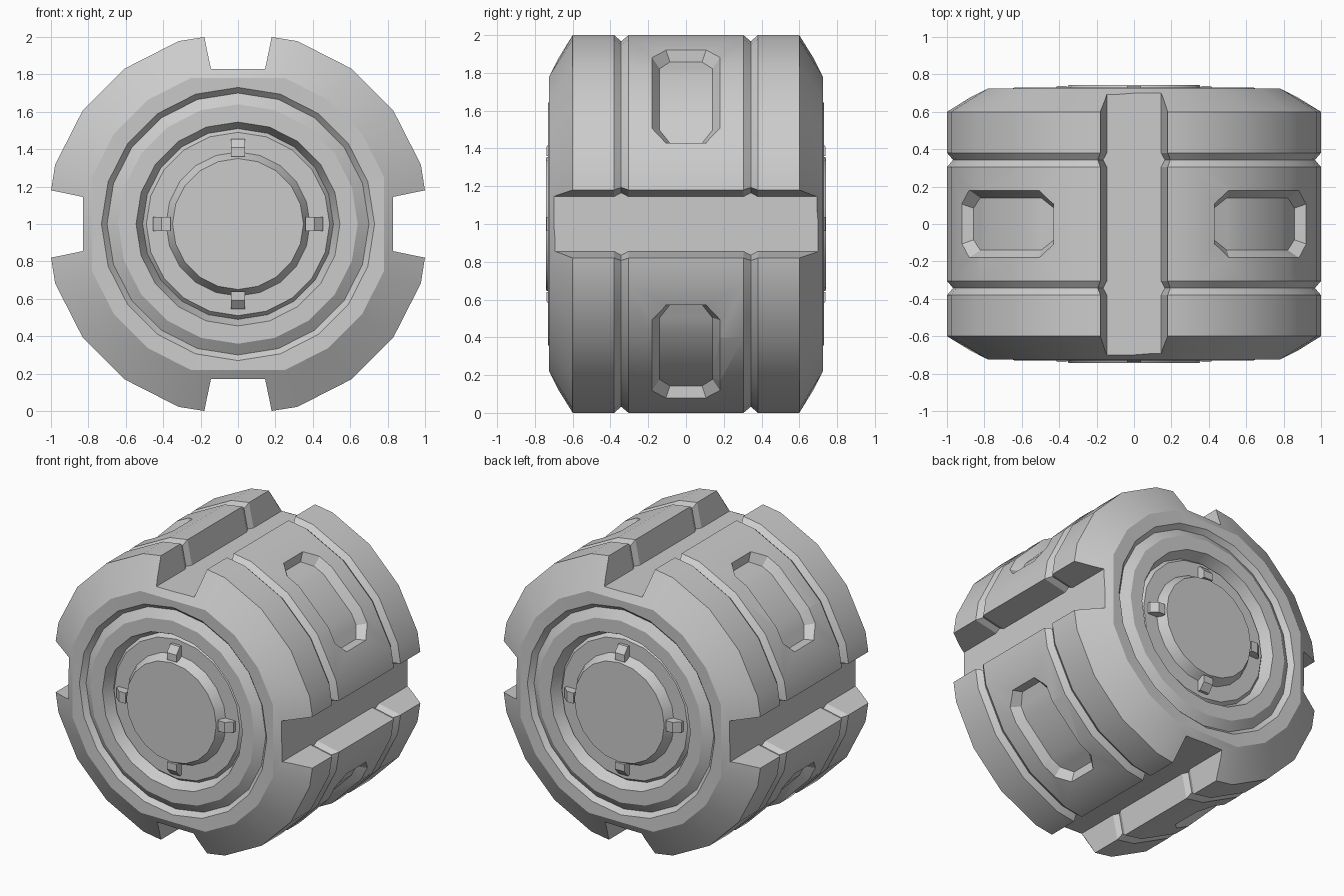
import bpy, bmesh, math
from mathutils import Matrix, Vector

cube = bpy.data.objects.get("Cube")
if cube:
    bpy.data.objects.remove(cube, do_unlink=True)

SIDES = 20
STEP = math.tau / SIDES
RADIUS = 1.028
QUARTERS = [i * math.pi / 2 for i in range(4)]

grey = bpy.data.materials.new("metal grey")
grey.use_nodes = True
grey.diffuse_color = (0.6, 0.6, 0.6, 1)
grey.node_tree.nodes["Principled BSDF"].inputs["Base Color"].default_value = (0.6, 0.6, 0.6, 1)


def make_object(name, bm):
    """Finish a bmesh as an object lying around the drum axis at z = 1."""
    bmesh.ops.recalc_face_normals(bm, faces=bm.faces)
    mesh = bpy.data.meshes.new(name)
    bm.to_mesh(mesh)
    bm.free()
    mesh.materials.append(grey)
    obj = bpy.data.objects.new(name, mesh)
    obj.location.z = 1
    bpy.context.collection.objects.link(obj)
    return obj


def loft(name, sections, angle):
    """Bridge equal point loops, cap both ends, and turn about the y axis."""
    bm = bmesh.new()
    rings = [[bm.verts.new(p) for p in section] for section in sections]
    for a, b in zip(rings, rings[1:]):
        for i in range(len(a)):
            j = (i + 1) % len(a)
            bm.faces.new((a[i], a[j], b[j], b[i]))
    bm.faces.new(rings[0])
    bm.faces.new(rings[-1])
    bm.transform(Matrix.Rotation(angle, 4, "Y"))
    return make_object(name, bm)


def facet_radius(angle, radius):
    """Distance to the surface of the many-sided drum at an angle."""
    return radius * math.cos(STEP / 2) / math.cos(angle % STEP - STEP / 2)


# Drum: half profile of radius and depth, mirrored to both ends
half = [(0.35, 0.742), (0.385, 0.68), (0.49, 0.68), (0.51, 0.655),
        (0.545, 0.73), (0.64, 0.73), (0.70, 0.69), (0.73, 0.722),
        (0.82, 0.725), (RADIUS, 0.60), (RADIUS, 0.38), (0.998, 0.343),
        (RADIUS, 0.305)]
profile = [(r, -y) for r, y in half] + [(r, y) for r, y in reversed(half)]
sections = []
for r, y in profile:
    ring = []
    for i in range(SIDES):
        # the end face dips inwards at the four notches
        rr = 0.78 if r == 0.82 and i % 5 == 0 else r
        ring.append((rr * math.sin(i * STEP), y, rr * math.cos(i * STEP)))
    sections.append(ring)
drum = loft("drum_body", sections, 0)

cutters = []

# Four lengthwise notches, widened where the grooves cross them
for q in QUARTERS:
    sections = []
    for y, extra in [(-0.9, 0), (-0.38, 0), (-0.343, 0.02), (-0.305, 0),
                     (0.305, 0), (0.343, 0.02), (0.38, 0), (0.9, 0)]:
        low, high = 0.145 + extra, 0.201 + extra
        sections.append([(-low, y, 0.83), (low, y, 0.83),
                         (high, y, 1.1), (-high, y, 1.1)])
    cutters.append(loft("notch_cutter", sections, q))

# Four eight-sided pockets with curved floors, between the notches
for q in QUARTERS:
    sections = []
    for degrees, top, floor in [(-20, 0.10, 0.085), (-15, 0.18, 0.14),
                                (-9, 0.18, 0.14), (9, 0.18, 0.14),
                                (15, 0.18, 0.14), (20, 0.10, 0.085)]:
        points = []
        for r, w, spread in [(0.97, floor, 0.925), (RADIUS + 0.02, top + 0.014, 1.025)]:
            turn = 1 if abs(degrees) == 9 else spread
            a = math.radians(45 + degrees * turn)
            rr = facet_radius(a, r)
            pair = [(rr * math.sin(a), s * w, rr * math.cos(a)) for s in (-1, 1)]
            points += pair if not points else pair[::-1]
        sections.append(points)
    cutters.append(loft("pocket_cutter", sections, q))

# Cut the drum and discard the cutters
bpy.context.view_layer.objects.active = drum
for cutter in cutters:
    cutter.hide_render = True
    mod = drum.modifiers.new("cut", "BOOLEAN")
    mod.operation = "DIFFERENCE"
    mod.solver = "EXACT"
    mod.object = cutter
    bpy.ops.object.modifier_apply(modifier=mod.name)
    bpy.data.objects.remove(cutter, do_unlink=True)

bpy.ops.object.select_all(action="DESELECT")
drum.select_set(True)
bpy.ops.object.shade_smooth_by_angle(angle=math.radians(25))

# Small locking lugs around each hub disc, sloped on the outer side
for side, label in [(-1, "front"), (1, "back")]:
    for q in QUARTERS:
        lug = [(0.36, 0.64), (0.36, 0.738), (0.41, 0.738), (0.455, 0.70), (0.455, 0.64)]
        loft(label + "_hub_lug",
             [[(x, side * y, r) for r, y in lug] for x in (-0.037, 0.037)], q)
